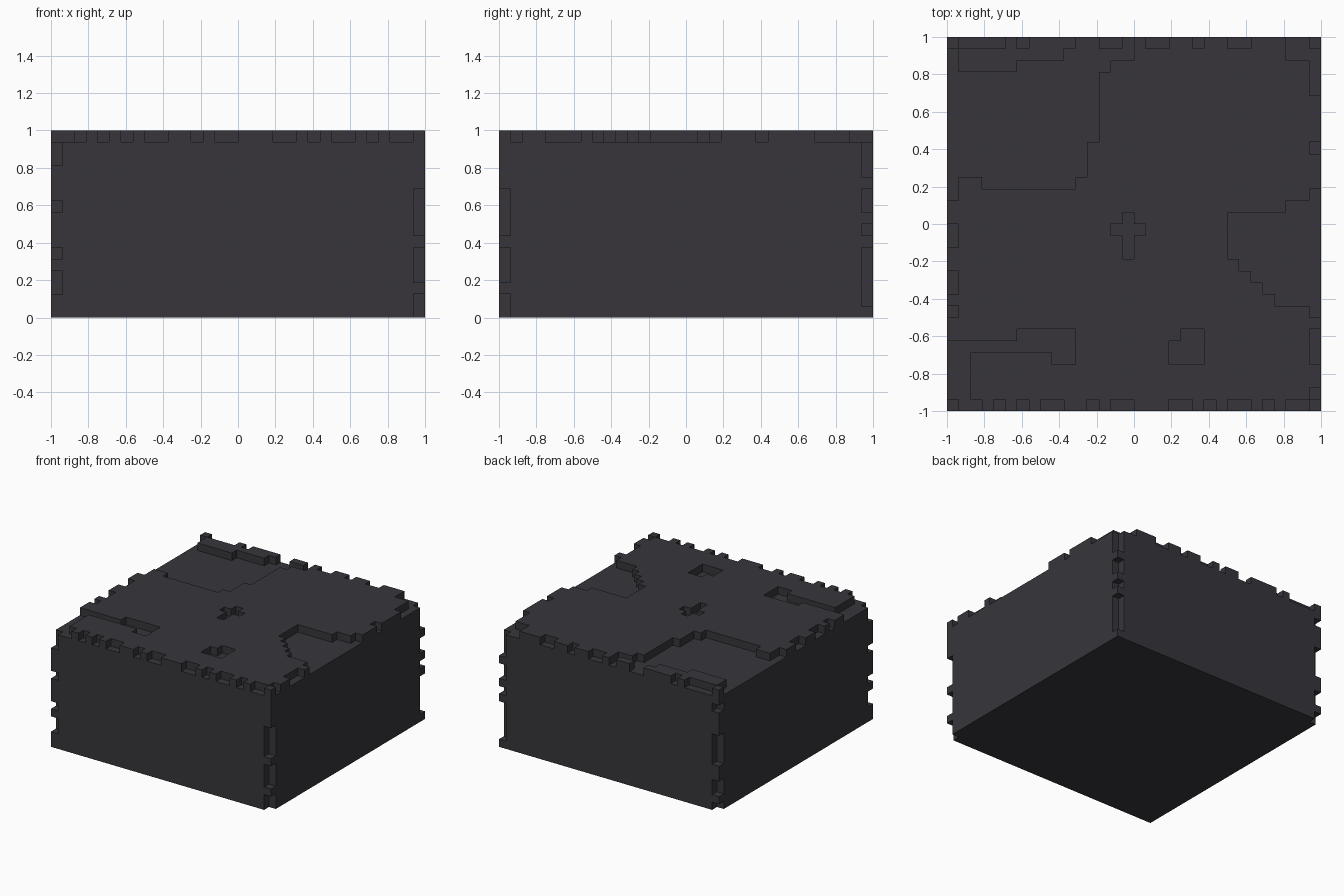
import bpy
import bmesh
from mathutils import Vector

default_cube = bpy.data.objects.get("Cube")
if default_cube:
    bpy.data.objects.remove(default_cube, do_unlink=True)

SIDE, HEIGHT = 32, 16          # block size in grid cells
CELL = 2 / SIDE
LAST, TOP = SIDE - 1, HEIGHT - 1

solid = {(x, y, z) for x in range(SIDE) for y in range(SIDE) for z in range(HEIGHT)}


def carve_top(x0, x1, row0, row1):
    """Sink a rectangle of the top layer by one cell; rows count from the back."""
    for x in range(x0, x1):
        for row in range(row0, row1):
            solid.discard((x, LAST - row, TOP))


def carve_corner(x, y, spans):
    """Notch a vertical corner edge over the given height spans."""
    for low, high in spans:
        for z in range(low, high):
            solid.discard((x, y, z))


# Large sunken panel at the back, toward -x
back_panel = [(11, 13, 0, 1), (15, 16, 0, 1), (10, 16, 1, 2), (6, 14, 2, 3),
              (0, 13, 3, 9), (0, 12, 9, 12), (3, 11, 12, 13), (0, 1, 1, 14)]

# Sunken panel with a stepped edge on the +x side
side_panel = [(29, 32, 14, 15), (24, 32, 15, 19)]
side_panel += [(25 + i, SIDE, 19 + i, 20 + i) for i in range(4)]
side_panel += [(LAST, SIDE, 13, 14), (LAST, SIDE, 23, 24)]

# Winding channel at the front, toward -x
front_channel = [(0, 6, 26, 27), (6, 11, 25, 27), (9, 11, 27, 28), (0, 2, 27, 32)]

# Cross-shaped recess, small pocket and sunken back corner
recesses = [(15, 16, 15, 19), (14, 17, 16, 17),
            (20, 22, 25, 26), (19, 22, 26, 28),
            (29, 32, 0, 2), (LAST, SIDE, 2, 5)]

for rect in back_panel + side_panel + front_channel + recesses:
    carve_top(*rect)

# Notches along the four top edges
for start, end in [(0, 3), (4, 5), (6, 7), (8, 10), (12, 13), (14, 16),
                   (19, 21), (22, 23), (24, 26), (27, 28), (29, 31)]:
    carve_top(start, end, LAST, SIDE)
for start, end in [(1, 5), (6, 7), (17, 19), (21, 22), (24, 26)]:
    carve_top(start, end, 0, 1)
for start, end in [(16, 18), (20, 22), (23, 24)]:
    carve_top(0, 1, start, end)
for start, end in [(9, 10), (25, 28), (30, 31)]:
    carve_top(LAST, SIDE, start, end)

# Notches down the four vertical corners
carve_corner(0, 0, [(2, 4), (5, 6), (9, 10), (13, 15)])
carve_corner(LAST, 0, [(0, 2), (3, 6), (7, 11)])
carve_corner(LAST, LAST, [(1, 6), (7, 8), (9, 11), (12, 15)])
carve_corner(0, LAST, [(0, 1), (2, 4), (6, 10), (13, 14)])


def skin_cells(name, cells, material):
    """Wrap the exposed sides of the cells in one mesh and merge flat areas."""
    bm = bmesh.new()
    corners = {}

    def corner(p):
        key = tuple(round(c) for c in p)
        if key not in corners:
            x, y, z = key
            corners[key] = bm.verts.new((x * CELL - 1, y * CELL - 1, z * CELL))
        return corners[key]

    for cell in cells:
        origin = Vector(cell)
        for axis in range(3):
            u, v = Vector((0, 0, 0)), Vector((0, 0, 0))
            u[(axis + 1) % 3] = 1
            v[(axis + 2) % 3] = 1
            for step in (-1, 1):
                neighbour = list(cell)
                neighbour[axis] += step
                if tuple(neighbour) in cells:
                    continue
                base = origin.copy()
                if step > 0:
                    base[axis] += 1
                loop = [base, base + u, base + u + v, base + v]
                bm.faces.new([corner(p) for p in loop[::step]])

    bmesh.ops.dissolve_limit(bm, angle_limit=0.01, verts=bm.verts[:], edges=bm.edges[:])
    mesh = bpy.data.meshes.new(name)
    bm.to_mesh(mesh)
    bm.free()
    mesh.materials.append(material)
    obj = bpy.data.objects.new(name, mesh)
    bpy.context.collection.objects.link(obj)
    return obj


# Single dark stone colour
stone = bpy.data.materials.new("dark_stone")
stone.use_nodes = True
colour = (0.038, 0.036, 0.043, 1)
stone.diffuse_color = colour
stone.node_tree.nodes["Principled BSDF"].inputs["Base Color"].default_value = colour

skin_cells("notched_block", solid, stone)
